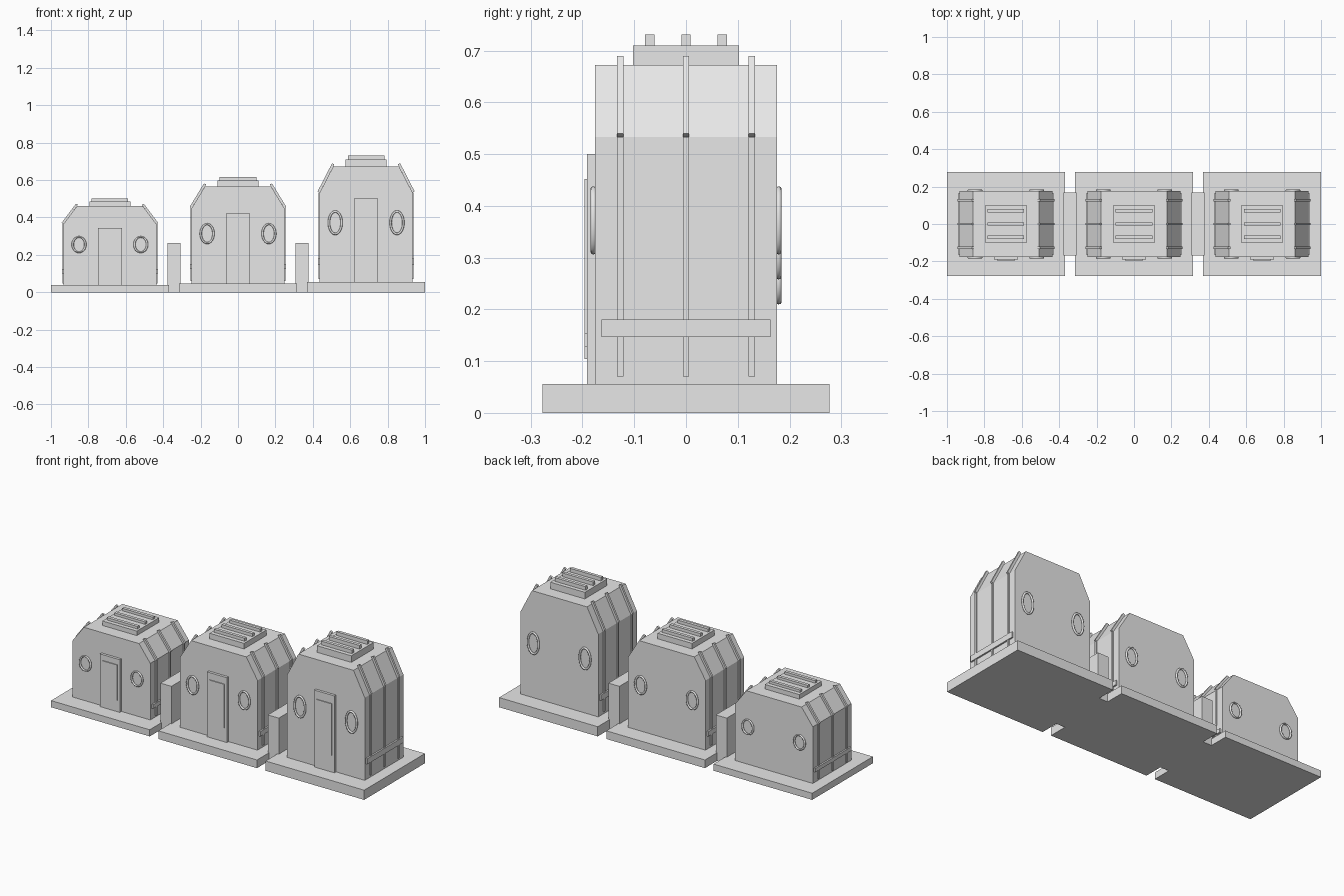
import bpy
import bmesh
from math import cos, sin, pi

cube = bpy.data.objects.get("Cube")
if cube:
    bpy.data.objects.remove(cube, do_unlink=True)

grey = bpy.data.materials.new("light grey")
grey.use_nodes = True
grey.diffuse_color = (0.8, 0.8, 0.8, 1)
grey.node_tree.nodes["Principled BSDF"].inputs["Base Color"].default_value = (0.8, 0.8, 0.8, 1)


def finish(name, bm):
    bmesh.ops.recalc_face_normals(bm, faces=bm.faces)
    mesh = bpy.data.meshes.new(name)
    bm.to_mesh(mesh)
    bm.free()
    mesh.materials.append(grey)
    obj = bpy.data.objects.new(name, mesh)
    bpy.context.collection.objects.link(obj)
    return obj


def prism(name, profile, y0, y1, cx=0, zs=1):
    """Extrude an x-z profile along y, with heights scaled by zs."""
    bm = bmesh.new()
    face = bm.faces.new([bm.verts.new((cx + x, y0, z * zs)) for x, z in profile])
    new = bmesh.ops.extrude_face_region(bm, geom=[face])["geom"]
    for v in new:
        if isinstance(v, bmesh.types.BMVert):
            v.co.y = y1
    return finish(name, bm)


def box(name, x0, x1, y0, y1, z0, z1, cx=0, zs=1):
    return prism(name, [(x0, z0), (x1, z0), (x1, z1), (x0, z1)], y0, y1, cx, zs)


def oval_ring(name, x, y, z, rx, rz, r, cx, zs, seg=32, sides=8):
    """Upright oval tube around a window."""
    bm = bmesh.new()
    rings = []
    for i in range(seg):
        a = 2 * pi * i / seg
        ring = []
        for j in range(sides):
            b = 2 * pi * j / sides
            k = r * cos(b)
            ring.append(bm.verts.new((cx + x + (rx + k) * cos(a), y + r * sin(b),
                                      (z + (rz + k) * sin(a)) * zs)))
        rings.append(ring)
    for i in range(seg):
        p, q = rings[i], rings[(i + 1) % seg]
        for j in range(sides):
            k = (j + 1) % sides
            bm.faces.new((p[j], q[j], q[k], p[k]))
    obj = finish(name, bm)
    for poly in obj.data.polygons:
        poly.use_smooth = True


W, D = 0.248, 0.176            # body half width and half depth
FLAT, EAVE, TOP, BASE = 0.176, 0.533, 0.672, 0.056


def module(label, cx, zs):
    args = (cx, zs)
    box(label + "_base_slab", -0.315, 0.315, -0.277, 0.277, 0, BASE, *args)
    prism(label + "_body", [(-W, BASE), (W, BASE), (W, EAVE), (FLAT, TOP),
                            (-FLAT, TOP), (-W, EAVE)], -D, D, *args)

    # Roof vent
    box(label + "_roof_plate", -0.11, 0.11, -0.102, 0.102, TOP, 0.71, *args)
    for y in (-0.07, 0, 0.07):
        box(label + "_vent_slat", -0.098, 0.098, y - 0.009, y + 0.009, 0.71, 0.731, *args)

    # Door
    box(label + "_door", -0.064, 0.064, -0.191, -D, BASE, 0.5, *args)
    box(label + "_door_panel", -0.048, 0.048, -0.196, -0.191, 0.152, 0.452, *args)

    # Side ribs and rails
    for side in (-1, 1):
        upright = [(W, 0.07), (W + 0.006, 0.07), (W + 0.006, EAVE), (W, EAVE)]
        slope = [(W, EAVE), (W + 0.011, EAVE + 0.007),
                 (FLAT + 0.006, TOP + 0.018), (FLAT - 0.006, TOP + 0.012)]
        for y in (-0.127, 0, 0.127):
            for part, prof in (("_wall_rib", upright), ("_roof_rib", slope)):
                prism(label + part, [(side * x, z) for x, z in prof],
                      y - 0.006, y + 0.006, *args)
        box(label + "_side_rail", side * W, side * (W + 0.009), -0.163, 0.163,
            0.147, 0.18, *args)

        # Window frames front and back
        for y in (-0.179, 0.179):
            oval_ring(label + "_window_frame", side * 0.165, y, 0.372,
                      0.034, 0.06, 0.006, *args)


for label, cx, zs in (("small", -0.685, 0.685), ("medium", 0, 0.843), ("large", 0.685, 1)):
    module(label, cx, zs)

# Passages between the modules
for x in (-0.343, 0.343):
    box("connector", x - 0.035, x + 0.035, -0.168, 0.168, 0, 0.264)
